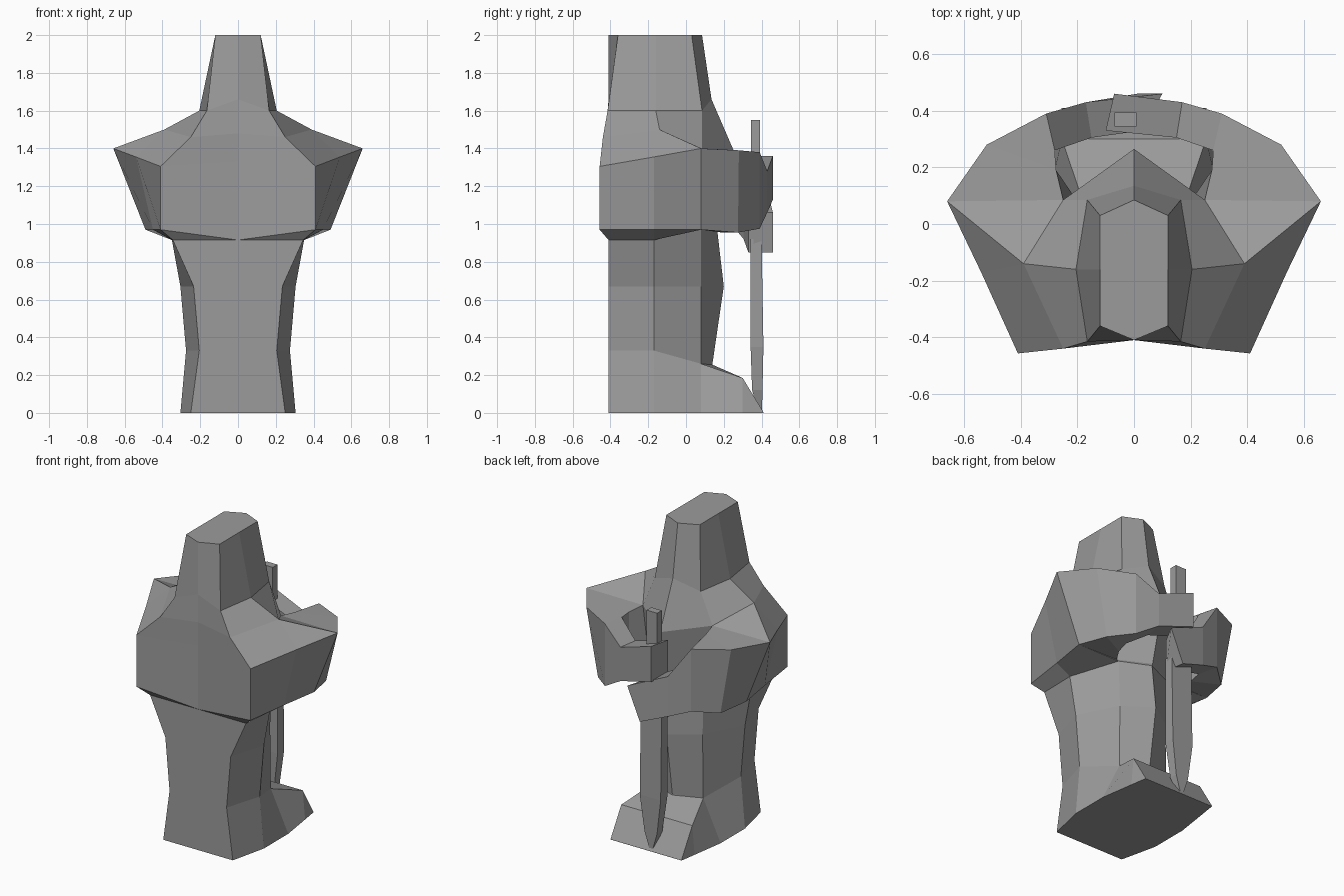
import bpy, bmesh

if "Cube" in bpy.data.objects:
    bpy.data.objects.remove(bpy.data.objects["Cube"])

stone = bpy.data.materials.new("grey_stone")
stone.diffuse_color = (0.33, 0.33, 0.335, 1)
stone.use_nodes = True
stone.node_tree.nodes["Principled BSDF"].inputs["Base Color"].default_value = stone.diffuse_color
BACK, MID, SIDE = -.41, -.17, .08  # depths of the robe's folds


def loft(name, rings, closed=True, mirror=False, caps=True):
    """Skin a list of equal-length point rings, optionally mirrored in x."""
    bm = bmesh.new()
    for s in ((1, -1) if mirror else (1,)):
        vs = [[bm.verts.new((s * x, y, z)) for x, y, z in r] for r in rings]
        n = len(rings[0])
        for a, b in zip(vs, vs[1:]):
            for i in range(n if closed else n - 1):
                j = (i + 1) % n
                bm.faces.new((a[i], a[j], b[j], b[i]))
        if caps:
            bm.faces.new(vs[0][::-1])
            bm.faces.new(vs[-1])
    bmesh.ops.remove_doubles(bm, verts=bm.verts[:], dist=0.0005)
    if not closed:
        # close the open top and bottom of a mirrored shell
        bmesh.ops.holes_fill(bm, edges=[e for e in bm.edges if e.is_boundary], sides=0)
    bmesh.ops.recalc_face_normals(bm, faces=bm.faces[:])
    me = bpy.data.meshes.new(name)
    bm.to_mesh(me)
    bm.free()
    me.materials.append(stone)
    bpy.context.collection.objects.link(bpy.data.objects.new(name, me))


def skirt(z, back_x, mid_x, side_x, front_y, side_z=None):
    """Half section of the robe: back centre, back corner, middle, side (twice), front ridge."""
    sz = z if side_z is None else side_z
    side = (side_x, SIDE, sz)
    return [(0, BACK, z), (back_x, BACK, z), (mid_x, MID, z), side, side, (0, front_y, sz)]


def hood(z, back, mid_x, front, ridge_y, ridge_z):
    """Half section of the hood, with a ridge at front and back."""
    mid = (mid_x, MID + .01, z)
    return [(0, BACK, ridge_z), (*back, z), mid, mid, (*front, z), (0, ridge_y, ridge_z)]


# hooded robe, from hem to shoulders to hood
collar = [(.25, .085, 1.40), (0, .265, 1.36)]
armpit = (.20, SIDE, .975)
top_shoulder = (.39, -.14, 1.5)
loft("hooded_robe", [
    skirt(0, .25, .305, .305, .14),
    skirt(.33, .205, .275, .18, .14, .26),
    skirt(.67, .235, .305, .175, .20),
    skirt(.915, .345, .35, .185, .165, .97),
    [(0, BACK, .915), (.41, -.457, .97), (.45, MID, .97), (.49, SIDE, .97), armpit, (0, .17, .98)],
    [(0, BACK, 1.33), (.41, -.457, 1.305), (.54, MID, 1.355), (.66, SIDE, 1.40)] + collar,
    [(0, BACK, 1.48), (.25, -.44, 1.46), top_shoulder, top_shoulder] + collar,
    hood(1.6, (.165, -.415), .205, (.165, .085), .135, 1.66),
    hood(2, (.12, -.36), .12, (.12, .03), .085, 2),
], closed=False, mirror=True, caps=False)

# robe hem spreading forwards over the feet
loft("robe_hem", [
    [(0, SIDE, 0), (.305, SIDE, 0), (.18, SIDE, .26), (0, .14, .255)],
    [(0, .30, 0), (.272, .30, 0), (.255, .30, .185), (0, .30, .185)],
    [(0, .41, 0), (.255, .41, 0), (.255, .41, .004), (0, .41, .004)],
], mirror=True)


def section(outer, inner, low, high):
    """Upright four-sided sleeve section between two plan points."""
    return [(*outer, high), (*outer, low), (*inner, low), (*inner, high)]


# sleeved arms folding in to the sword, one hand above the other
def arm(name, s, wrist, tip, top_x, low_x, inner_x):
    secs = [
        [(.66, SIDE, 1.40), (.49, SIDE, .97), armpit, collar[0]],
        section((.44, .275), (.275, .19), .955, 1.39),
        section((.31, .39), (.28, .26), .975, 1.38),
        section((.17, .43), (.15, .305), *wrist),
        section((top_x, .46), (inner_x, .33), *tip),
    ]
    secs[1][0] = (.52, .28, 1.39)
    secs[4][1] = (low_x, .46, tip[0])
    loft(name, [[(s * x, y, z) for x, y, z in r] for r in secs])


arm("right_arm", 1, (1.06, 1.28), (1.13, 1.36), -.07, -.07, -.10)
arm("left_arm", -1, (.92, 1.18), (.85, 1.06), -.10, -.01, -.03)


# sword held point down
def slab(half, y0, y1, z, cx=-.03):
    return [(cx + sx * half, y, z) for sx, y in ((-1, y0), (1, y0), (1, y1), (-1, y1))]


loft("sword_blade", [slab(.008, .385, .402, 0), slab(.045, .35, .405, .12),
                     slab(.075, .342, .41, .35), slab(.075, .342, .40, .92)])
loft("sword_handle", [slab(.038, .345, .393, .9), slab(.038, .345, .393, 1.55)])
